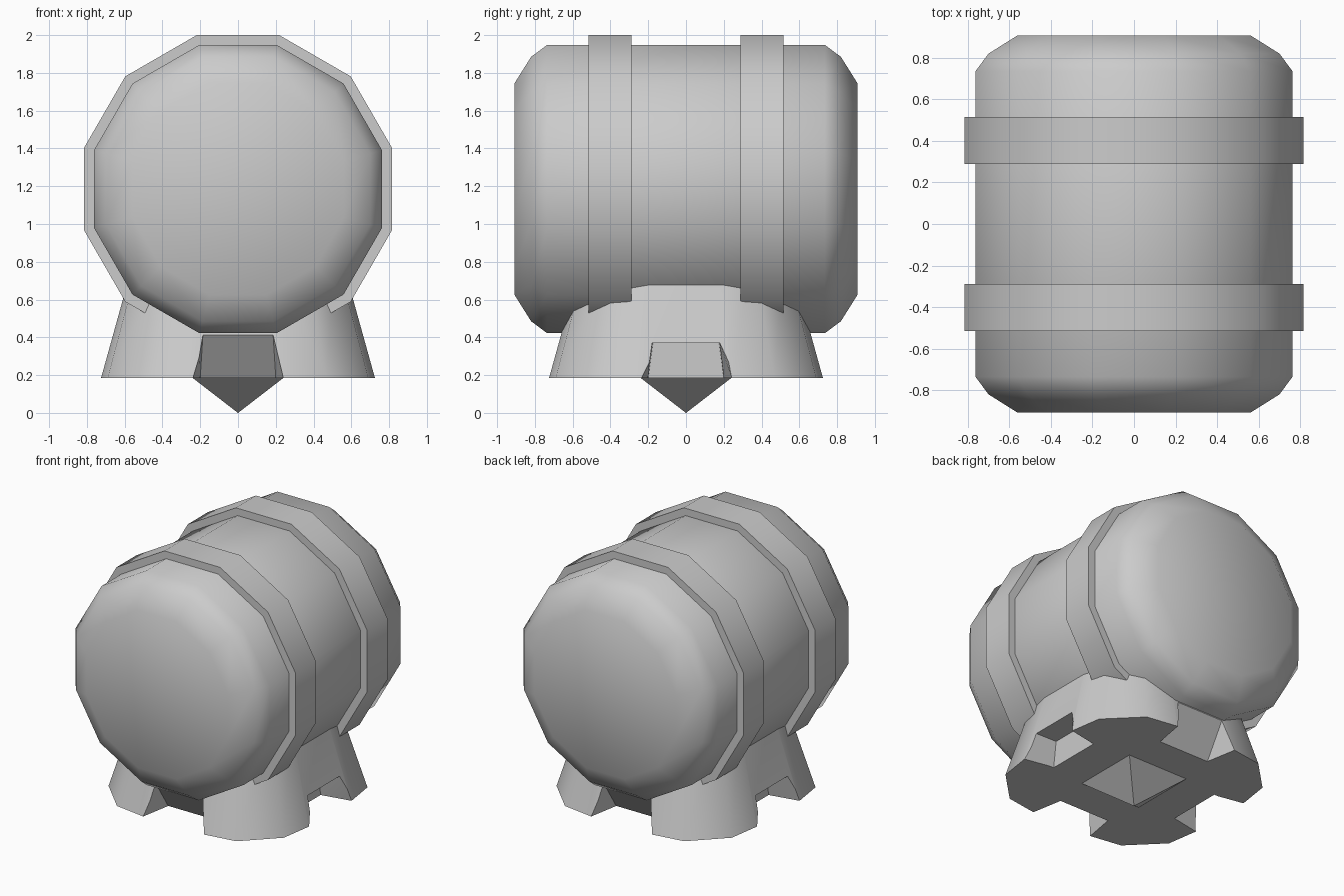
import bpy
import bmesh
import math
from mathutils import Vector

cube = bpy.data.objects.get("Cube")
if cube:
    bpy.data.objects.remove(cube, do_unlink=True)

GREY = (0.6, 0.6, 0.6, 1.0)
mat = bpy.data.materials.new("plain_grey")
mat.use_nodes = True
mat.diffuse_color = GREY
mat.node_tree.nodes["Principled BSDF"].inputs["Base Color"].default_value = GREY

AXIS_Z = 1.185      # height of the barrel axis
SIDES = 12
FLOOR = 0.185       # underside of the stand


def loft(name, rings, closed=False):
    """Skin a list of equal rings; cap the ends unless the loft is closed."""
    bm = bmesh.new()
    loops = [[bm.verts.new(p) for p in ring] for ring in rings]
    pairs = list(zip(loops, loops[1:]))
    if closed:
        pairs.append((loops[-1], loops[0]))
    else:
        bm.faces.new(loops[0])
        bm.faces.new(loops[-1])
    for a, b in pairs:
        for i in range(len(a)):
            j = (i + 1) % len(a)
            bm.faces.new((a[i], a[j], b[j], b[i]))
    bmesh.ops.recalc_face_normals(bm, faces=bm.faces)
    mesh = bpy.data.meshes.new(name)
    bm.to_mesh(mesh)
    bm.free()
    mesh.materials.append(mat)
    obj = bpy.data.objects.new(name, mesh)
    bpy.context.collection.objects.link(obj)
    return obj


def select(obj):
    bpy.ops.object.select_all(action='DESELECT')
    obj.select_set(True)
    bpy.context.view_layer.objects.active = obj


def smooth(obj):
    select(obj)
    bpy.ops.object.shade_smooth_by_angle(angle=math.radians(45))


def barrel_ring(y, apothem):
    r = apothem / math.cos(math.pi / SIDES)
    angles = [math.tau * (i + 0.5) / SIDES for i in range(SIDES)]
    return [(r * math.cos(a), y, AXIS_Z + r * math.sin(a)) for a in angles]


# Barrel with rounded ends
half = [(0.735, 0.763), (0.82, 0.70), (0.908, 0.56)]
profile = [(-y, r) for y, r in reversed(half)] + half
smooth(loft("barrel", [barrel_ring(y, r) for y, r in profile]))

# Two hoops around the barrel
for name, side in (("front_hoop", -1), ("back_hoop", 1)):
    section = [(0.288, 0.74), (0.288, 0.815), (0.515, 0.815), (0.515, 0.74)]
    smooth(loft(name, [barrel_ring(side * y, r) for y, r in section], closed=True))

# Stand: rounded square that tapers upward into the barrel
quarter = [(0.725, 0.24), (0.69, 0.47), (0.47, 0.69), (0.24, 0.725)]
outline = []
for turn in range(4):
    c, s = [(1, 0), (0, 1), (-1, 0), (0, -1)][turn]
    outline += [(c * x - s * y, s * x + c * y) for x, y in quarter]
stand = loft("stand", [[(x * k, y * k, z) for x, y in outline]
                       for z, k in ((FLOOR, 1.0), (0.85, 0.745))])


def cut_notch(turn, bottom, top):
    """bottom and top are (height, inner distance, inner half width, outer half width)."""
    rings = []
    for z, inner, w_in, w_out in (bottom, top):
        ring = [(inner, -w_in), (0.9, -w_out), (0.9, w_out), (inner, w_in)]
        c, s = math.cos(turn), math.sin(turn)
        rings.append([Vector((c * x - s * y, s * x + c * y, z)) for x, y in ring])
    # continue the walls a little below the floor
    lower = [b + (b - t) * 0.1 for b, t in zip(*rings)]
    cutter = loft("notch_cutter", [lower, rings[1]])
    cutter.hide_render = True
    mod = stand.modifiers.new("notch", 'BOOLEAN')
    mod.operation = 'DIFFERENCE'
    mod.solver = 'EXACT'
    mod.object = cutter
    select(stand)
    bpy.ops.object.modifier_apply(modifier=mod.name)
    bpy.data.objects.remove(cutter, do_unlink=True)


# Square notches at the sides, sloped ones at front and back
for turn in (0, math.pi):
    cut_notch(turn, (FLOOR, 0.51, 0.20, 0.27), (0.37, 0.51, 0.175, 0.185))
    cut_notch(turn + math.pi / 2, (FLOOR, 0.50, 0.20, 0.27), (0.425, 0.67, 0.185, 0.21))
smooth(stand)

# Pointed foot under the stand
W = 0.24
square = [(-W, -W), (W, -W), (W, W), (-W, W)]
foot = loft("pointed_foot", [[(x, y, FLOOR) for x, y in square],
                             [(x * 0.002, y * 0.002, 0) for x, y in square]])
